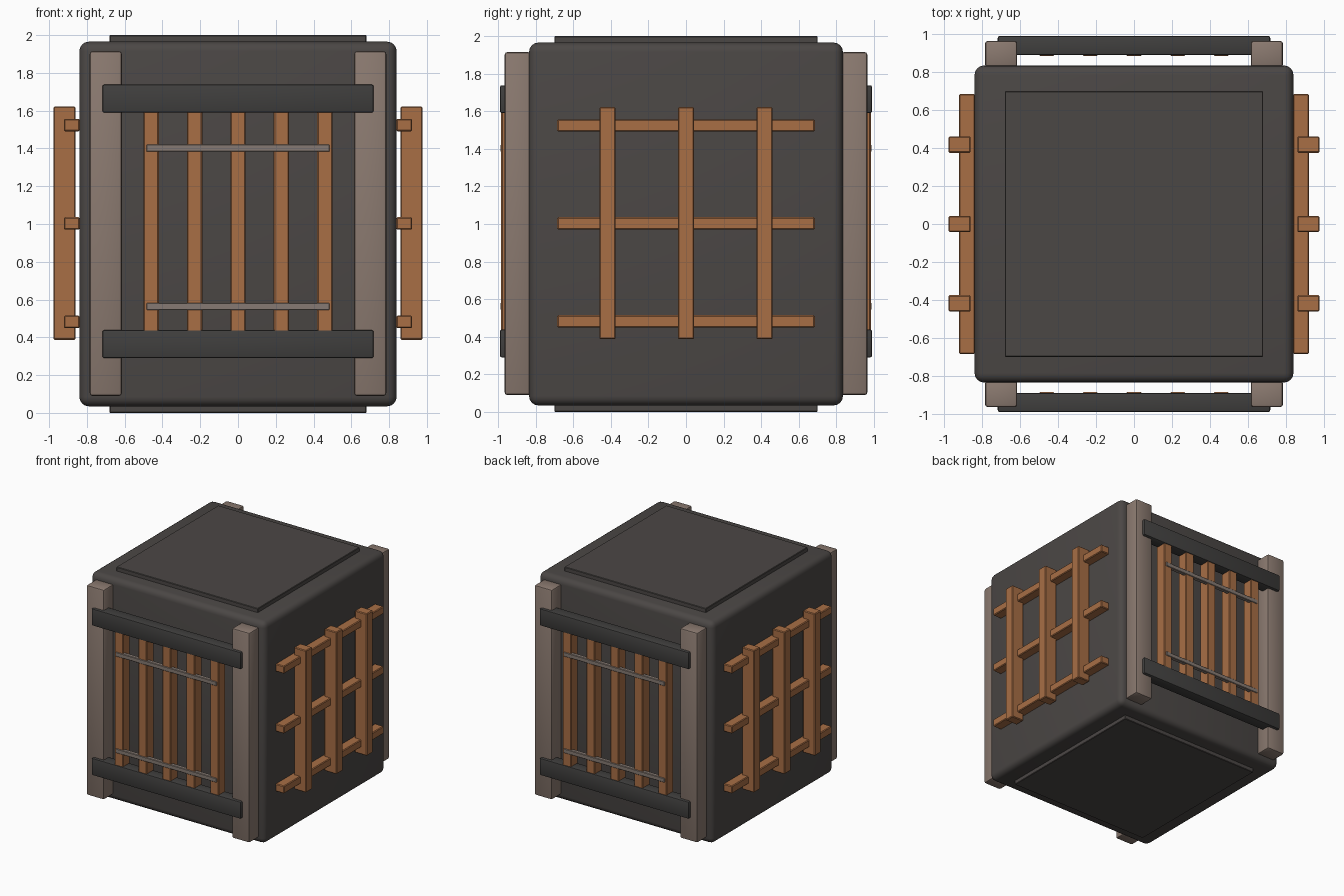
import bpy

if "Cube" in bpy.data.objects:
    bpy.data.objects.remove(bpy.data.objects["Cube"])


def material(name, rgb):
    """Flat material from 0-255 display values, converted to linear."""
    m = bpy.data.materials.new(name)
    lin = [(c / 255 / 12.92) if c < 11 else ((c / 255 + 0.055) / 1.055) ** 2.4 for c in rgb]
    m.diffuse_color = (*lin, 1)
    m.use_nodes = True
    m.node_tree.nodes["Principled BSDF"].inputs["Base Color"].default_value = m.diffuse_color
    return m


DARK = material("dark charcoal", (75, 71, 69))
BEAM = material("black iron", (64, 63, 62))
POST = material("grey brown wood", (139, 122, 112))
WOOD = material("orange wood", (168, 110, 69))
ROD = material("dull metal", (134, 122, 115))


def box(name, x, y, z, mat, bevel=0.006, segments=1):
    """Bevelled box given as (min, max) ranges on each axis."""
    lo, hi = zip(*(sorted(r) for r in (x, y, z)))
    bpy.ops.mesh.primitive_cube_add(size=1, location=[(a + b) / 2 for a, b in zip(lo, hi)])
    ob = bpy.context.object
    ob.name = name
    ob.scale = [b - a for a, b in zip(lo, hi)]
    bpy.ops.object.transform_apply(location=False, rotation=False, scale=True)
    ob.data.materials.append(mat)
    if bevel:
        mod = ob.modifiers.new("Bevel", "BEVEL")
        mod.width = bevel
        mod.segments = segments
        bpy.ops.object.modifier_apply(modifier=mod.name)
    if segments > 1:
        bpy.ops.object.shade_smooth_by_angle()
    return ob


# Rounded crate body with thin lid and base plates
box("crate_body", (-0.84, 0.84), (-0.835, 0.835), (0.035, 1.965), DARK, 0.05, 4)
box("lid_plate", (-0.68, 0.68), (-0.70, 0.70), (1.94, 2.0), DARK, 0.004)
box("base_plate", (-0.68, 0.68), (-0.70, 0.70), (0.0, 0.06), DARK, 0.004)

for s, end in ((-1, "front"), (1, "back")):
    # Corner posts
    for sx, side in ((-1, "left"), (1, "right")):
        box(f"{end}_{side}_post", (sx * 0.615, sx * 0.785), (s * 0.825, s * 0.965),
            (0.09, 1.915), POST, 0.015, 2)
    # Cross beams
    box(f"{end}_lower_beam", (-0.718, 0.718), (s * 0.89, s * 0.99), (0.29, 0.438), BEAM, 0.01, 2)
    box(f"{end}_upper_beam", (-0.718, 0.718), (s * 0.89, s * 0.99), (1.59, 1.738), BEAM, 0.01, 2)
    # Upright bars
    for i in range(-2, 3):
        x = i * 0.23
        box(f"{end}_bar", (x - 0.041, x + 0.041), (s * 0.885, s * 0.983), (0.40, 1.63), WOOD)
    # Thin metal rods across the bars
    for z in (0.563, 1.402):
        box(f"{end}_rod", (-0.485, 0.485), (s * 0.952, s * 0.988), (z - 0.019, z + 0.019), ROD, 0.004)

# Wooden lattice on both sides
for s, side in ((-1, "left"), (1, "right")):
    for z in (0.482, 1.003, 1.524):
        box(f"{side}_lattice_rail", (s * 0.838, s * 0.922), (-0.685, 0.685),
            (z - 0.033, z + 0.033), WOOD)
    for y in (-0.418, 0, 0.418):
        box(f"{side}_lattice_upright", (s * 0.86, s * 0.977), (y - 0.043, y + 0.043),
            (0.387, 1.622), WOOD)
